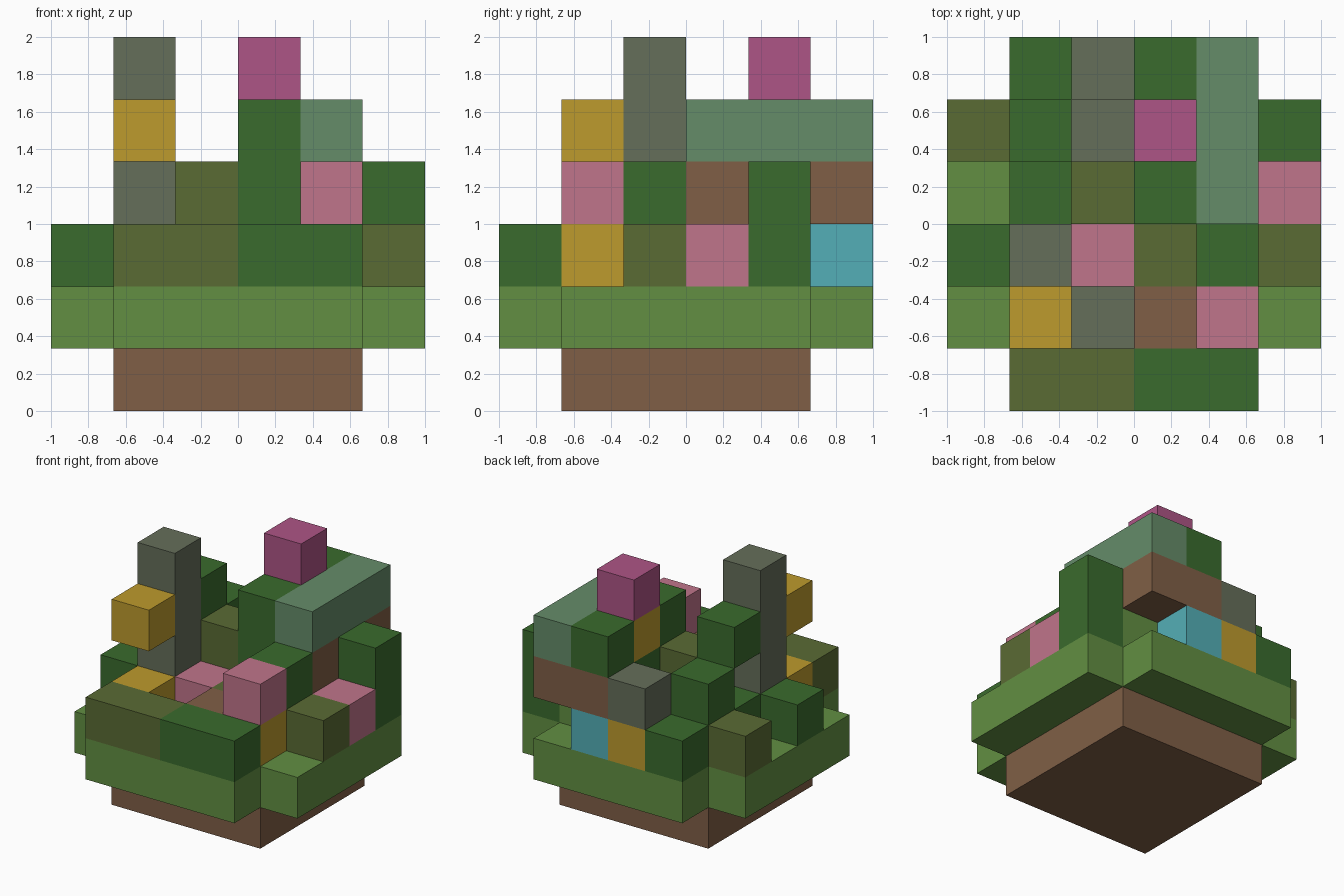
import bpy, bmesh
from mathutils import Vector

if "Cube" in bpy.data.objects:
    bpy.data.objects.remove(bpy.data.objects["Cube"], do_unlink=True)

CELL = 1 / 3
ORIGIN = Vector((-1, -1, 0))


def material(name, hex_code):
    srgb = [int(hex_code[i:i + 2], 16) / 255 for i in (0, 2, 4)]
    lin = [c / 12.92 if c < 0.04045 else ((c + 0.055) / 1.055) ** 2.4 for c in srgb]
    m = bpy.data.materials.new(name)
    m.use_nodes = True
    m.diffuse_color = (*lin, 1)
    bsdf = m.node_tree.nodes["Principled BSDF"]
    bsdf.inputs["Base Color"].default_value = (*lin, 1)
    bsdf.inputs["Roughness"].default_value = 0.9
    return m


brown = material("soil brown", "805F46")
grass = material("grass green", "628F42")
leaf = material("leaf green", "3A6B2D")
olive = material("olive moss", "5A6B34")
stone = material("stone grey", "656E5A")
gold = material("golden yellow", "BD9B2D")
sage = material("sage green", "658C69")
pink = material("petal pink", "C0758B")
magenta = material("petal magenta", "AE5586")
cyan = material("water cyan", "54AFB7")

owner = {}   # grid cell -> part name
parts = {}   # part name -> material


def part(name, mat, *boxes):
    """Fill grid boxes, each 'x y z' with single digits or ranges like 1-4."""
    parts[name] = mat
    for box in boxes:
        spans = []
        for token in box.split():
            ends = [int(t) for t in token.split("-")]
            spans.append(range(ends[0], ends[-1] + 1))
        for x in spans[0]:
            for y in spans[1]:
                for z in spans[2]:
                    owner[x, y, z] = name


# Base and grass ledge
part("soil_base", brown, "1-4 1-4 0")
part("grass_ledge", grass, "1-4 0-5 1", "0-5 1-4 1", "4 4 2")

# Front hedge
part("hedge_right", olive, "1-2 0 2")
part("hedge_left", leaf, "3-4 0 2")

# Leaf blocks
part("left_leaves", leaf, "4 2 2-3", "4 3 2", "5 4 2-3", "4 4 3")
part("right_leaves", leaf, "0 2 2", "1 3 2", "1 3 4", "1 4 2-3", "1 5 2")
part("centre_leaves", leaf, "3 3 2-4", "3 4 2-3", "3 5 4")
part("moss_blocks", olive, "0 4 2", "2 3 2-3", "3 2 2", "5 2 2")

# Stones
part("stone_pillar", stone, "1 2 2-5")
part("stone_blocks", stone, "2 1 1", "2 4 2", "2 5 3")

# Wood and sage beam
part("wood_blocks", brown, "3 1 2", "4 3 3", "3-4 5 3")
part("sage_beam", sage, "4 3-5 4")

# Bright blocks and flowers
part("gold_blocks", gold, "1 1 2", "1 1 4", "4 1 2", "2 5 2", "3 4 4")
part("pink_flowers", pink, "4 1 3", "2 2 2", "5 3 2")
part("magenta_flower", magenta, "3 4 5")
part("water_block", cyan, "3 5 2")


def build(name, mat):
    """Emit only the exposed sides of a part's cells, merged into flat faces."""
    bm = bmesh.new()
    for cell in [c for c, n in owner.items() if n == name]:
        centre = Vector(cell) + Vector((0.5, 0.5, 0.5))
        for axis in range(3):
            for sign in (-1, 1):
                normal = Vector((0, 0, 0))
                normal[axis] = sign
                if tuple(int(c) for c in Vector(cell) + normal) in owner:
                    continue
                u = Vector((0, 0, 0))
                u[(axis + 1) % 3] = 0.5
                v = normal.cross(u)
                ring = [-u - v, u - v, u + v, v - u]
                bm.faces.new([bm.verts.new((centre + normal / 2 + r) * CELL + ORIGIN)
                              for r in ring])
    bmesh.ops.remove_doubles(bm, verts=bm.verts[:], dist=0.001)
    bmesh.ops.dissolve_limit(bm, angle_limit=0.01, verts=bm.verts[:], edges=bm.edges[:])
    mesh = bpy.data.meshes.new(name)
    bm.to_mesh(mesh)
    bm.free()
    mesh.materials.append(mat)
    bpy.context.scene.collection.objects.link(bpy.data.objects.new(name, mesh))


for part_name, part_mat in parts.items():
    build(part_name, part_mat)
